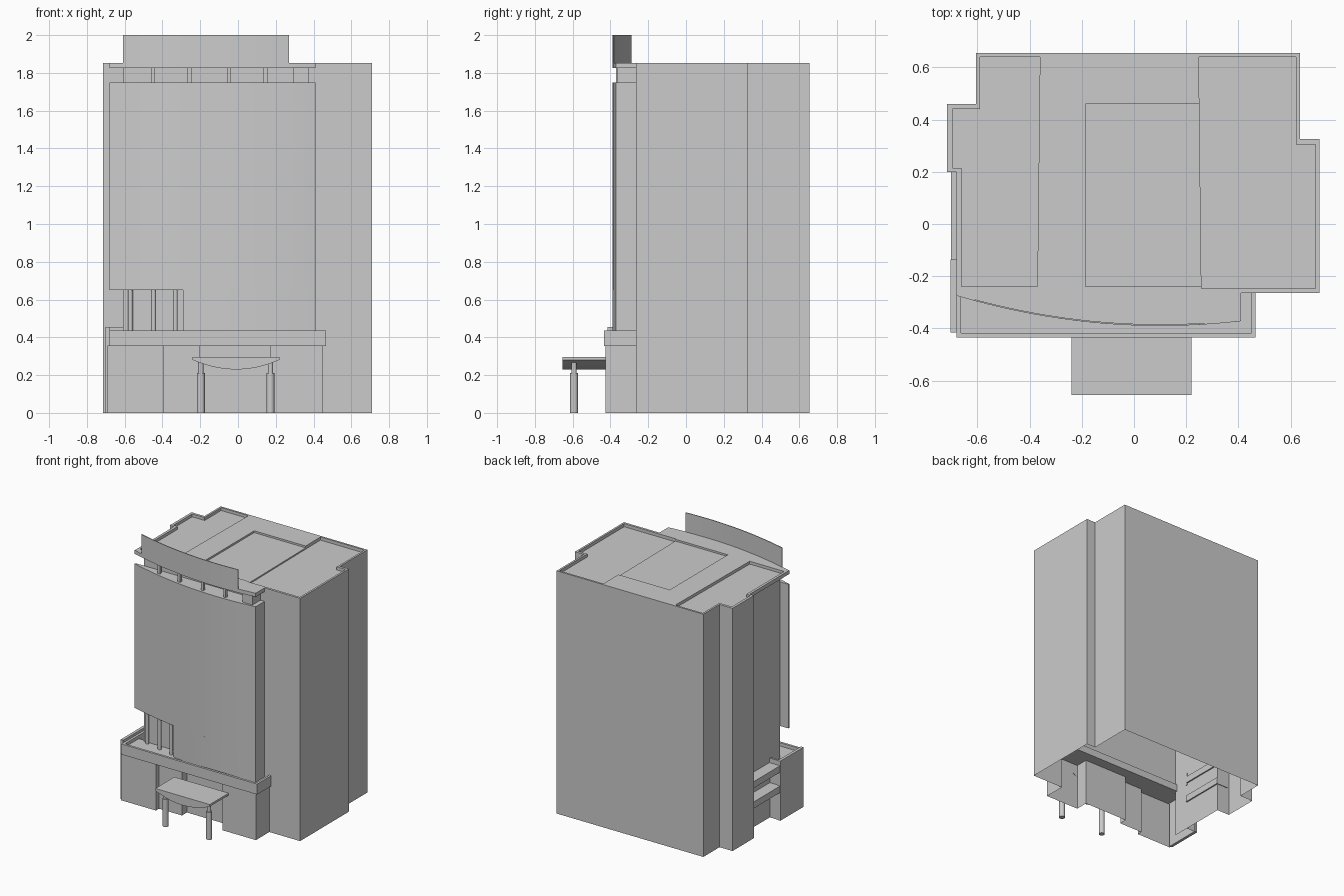
import bpy, bmesh, math

if "Cube" in bpy.data.objects:
    bpy.data.objects.remove(bpy.data.objects["Cube"])


def make(name, bm):
    bmesh.ops.recalc_face_normals(bm, faces=bm.faces)
    me = bpy.data.meshes.new(name)
    bm.to_mesh(me)
    bm.free()
    ob = bpy.data.objects.new(name, me)
    bpy.context.collection.objects.link(ob)
    return ob


def prism(name, pts, z0, z1):
    """Closed solid from a plan outline."""
    bm = bmesh.new()
    face = bm.faces.new([bm.verts.new((x, y, z0)) for x, y in pts])
    ext = bmesh.ops.extrude_face_region(bm, geom=[face], use_keep_orig=True)
    for v in ext["geom"]:
        if isinstance(v, bmesh.types.BMVert):
            v.co.z = z1
    return make(name, bm)


def walls(name, pts, z0, z1, closed=False):
    """Uncapped walls along a plan path."""
    bm = bmesh.new()
    lo = [bm.verts.new((x, y, z0)) for x, y in pts]
    hi = [bm.verts.new((x, y, z1)) for x, y in pts]
    n = len(pts)
    for i in range(n if closed else n - 1):
        j = (i + 1) % n
        bm.faces.new((lo[i], lo[j], hi[j], hi[i]))
    return make(name, bm)


def rect(x0, x1, y0, y1):
    return [(x0, y0), (x1, y0), (x1, y1), (x0, y1)]


def box(name, x0, x1, y0, y1, z0, z1):
    return prism(name, rect(x0, x1, y0, y1), z0, z1)


def column(name, x, y, r, z0, z1):
    bm = bmesh.new()
    bmesh.ops.create_cone(bm, cap_ends=True, segments=16, radius1=r, radius2=r, depth=z1 - z0)
    bmesh.ops.translate(bm, verts=bm.verts, vec=(x, y, (z0 + z1) / 2))
    for f in bm.faces:
        f.smooth = len(f.verts) == 4
    for e in bm.edges:
        e.smooth = all(len(f.verts) == 4 for f in e.link_faces)
    return make(name, bm)


def bow(x):
    """Plan curve of the bowed front."""
    return -0.39 + 0.19 * (x - 0.1) ** 2


def arc(x0, x1, n=20, off=0.0):
    return [(x, bow(x) + off) for x in (x0 + (x1 - x0) * i / n for i in range(n + 1))]


FRONT = -0.265

# Tower: front wall stops above the podium, underside open
outline = [(0.45, FRONT), (0.71, FRONT), (0.71, 0.325), (0.635, 0.325), (0.635, 0.655),
           (-0.605, 0.655), (-0.605, 0.46), (-0.715, 0.46), (-0.715, 0.2),
           (-0.61, 0.2), (-0.61, FRONT)]
walls("tower_lower_walls", outline, 0, 0.4)
walls("tower_upper_walls", outline, 0.4, 1.83, closed=True)

# Roof slab with bowed overhang and sunken areas
roof_outline = (arc(-0.68, 0.41) + [(0.41, FRONT)] + outline[1:9] + [(-0.68, 0.2)])
roof = prism("roof_slab", roof_outline, 1.825, 1.853)
recesses = [
    ("left_roof_recess", [(-0.66, -0.24), (-0.37, -0.24), (-0.36, 0.64), (-0.59, 0.64),
                          (-0.59, 0.44), (-0.695, 0.44), (-0.695, 0.215), (-0.66, 0.215)], 1.831),
    ("right_roof_recess", [(0.258, -0.247), (0.695, -0.247), (0.695, 0.305), (0.62, 0.305),
                           (0.62, 0.64), (0.248, 0.64)], 1.829),
    ("middle_roof_recess", rect(-0.185, 0.27, -0.24, 0.46), 1.839),
]
for name, pts, z in recesses:
    cutter = prism(name, pts, z, 1.9)
    cutter.hide_render = True
    cutter.hide_viewport = True
    mod = roof.modifiers.new(name, "BOOLEAN")
    mod.operation = "DIFFERENCE"
    mod.solver = "EXACT"
    mod.object = cutter

# Curved screen above the roof
prism("roof_screen", arc(-0.61, 0.27) + arc(-0.61, 0.27, off=0.006)[::-1], 1.85, 2.0)

# Bowed facade with the lower left corner notched out
for name, x0, z0, z1 in (("bowed_facade_upper", -0.68, 0.65, 1.75),
                         ("bowed_facade_lower", -0.29, 0.41, 0.65)):
    prism(name, arc(x0, 0.41) + [(0.41, FRONT), (x0, FRONT)], z0, z1)

# Short posts under the roof overhang
for x in (-0.45, -0.257, -0.047, 0.145):
    y = bow(x) + 0.02
    box("roof_post", x - 0.01, x + 0.01, y, y + 0.02, 1.75, 1.83)
box("roof_end_block", 0.29, 0.375, -0.362, FRONT, 1.75, 1.83)

# Columns in the notch
for x in (-0.57, -0.447, -0.332):
    column("terrace_column", x, bow(x) + 0.025, 0.013, 0.41, 0.65)

# Podium walls with entrance recess
walls("podium_walls", [(-0.61, -0.14), (-0.69, -0.14), (-0.69, -0.427), (-0.395, -0.427),
                       (-0.395, -0.39), (-0.2, -0.39), (-0.2, -0.33), (0.17, -0.33),
                       (0.17, -0.427), (0.45, -0.427), (0.45, FRONT)], 0, 0.356)
box("terrace_floor", -0.68, 0.462, -0.43, -0.25, 0.355, 0.41)
prism("podium_fascia", [(-0.68, -0.15), (-0.68, -0.435), (0.466, -0.435), (0.466, FRONT),
                        (0.45, FRONT), (0.45, -0.417), (-0.662, -0.417), (-0.662, -0.15)],
      0.355, 0.435)

# Left side wall, parapet and side slabs
box("podium_side_wall", -0.702, -0.68, -0.415, -0.135, 0, 0.455)
box("terrace_back_parapet", -0.702, -0.605, -0.15, -0.135, 0.355, 0.455)
for z in (0.265, 0.42):
    box("side_slab", -0.7, -0.6, -0.14, 0.205, z - 0.05, z)

# Entrance canopy: flat top, arched underside
bm = bmesh.new()
n = 20
profile = [(0.22, 0.297), (-0.24, 0.297)]
for i in range(n + 1):
    t = -1 + 2 * i / n
    profile.append((-0.01 + 0.23 * t, 0.23 + 0.051 * t * t))
face = bm.faces.new([bm.verts.new((x, -0.655, z)) for x, z in profile])
ext = bmesh.ops.extrude_face_region(bm, geom=[face], use_keep_orig=True)
for v in ext["geom"]:
    if isinstance(v, bmesh.types.BMVert):
        v.co.y = -0.425
make("entrance_canopy", bm)

# Canopy columns: thick shaft, slim neck
for x in (-0.197, 0.172):
    column("canopy_column", x, -0.593, 0.021, 0, 0.21)
    column("canopy_column_neck", x, -0.593, 0.014, 0.21, 0.27)
